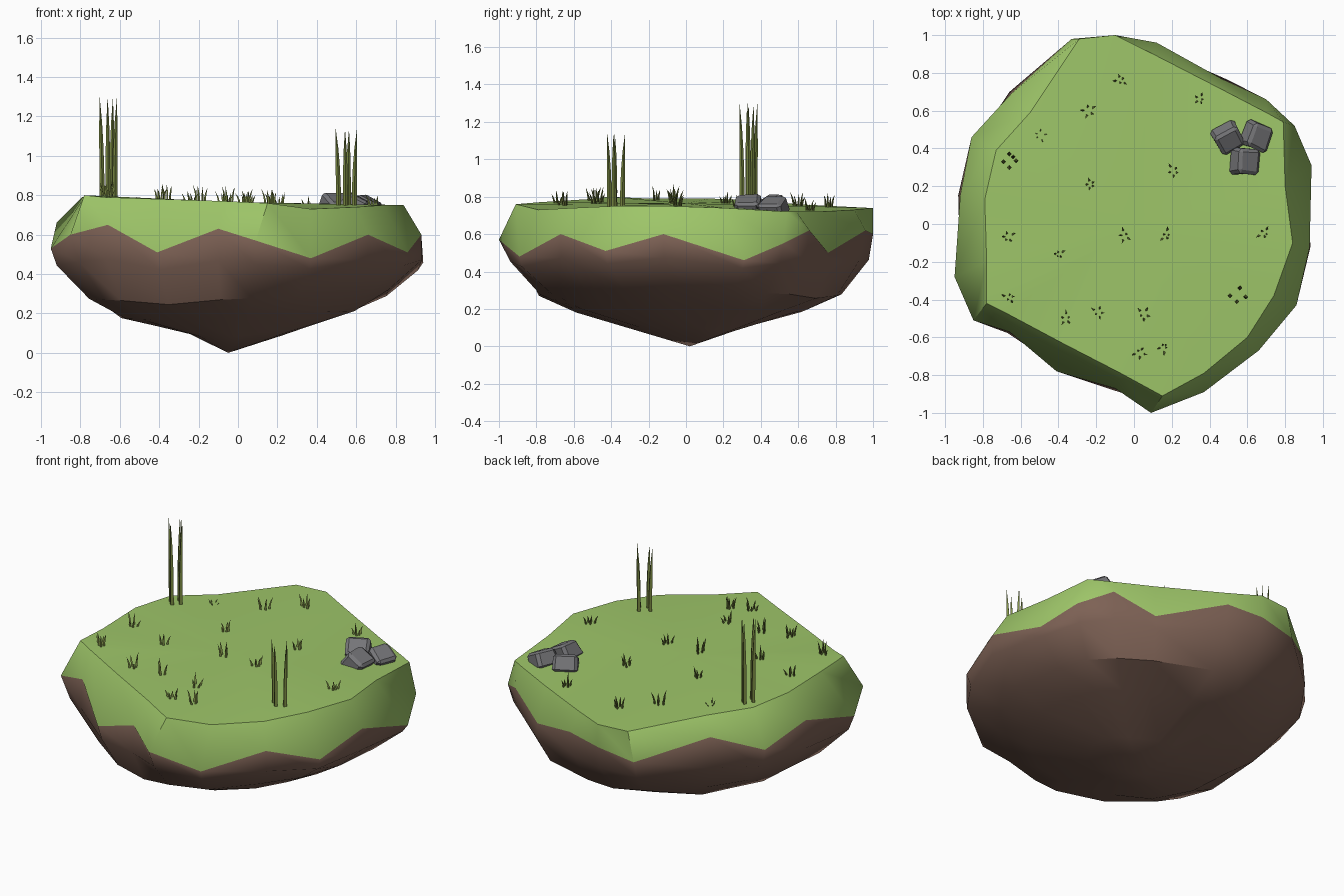
import bpy, bmesh, math, random
from mathutils import Vector, Matrix
from mathutils.bvhtree import BVHTree

random.seed(4)
cube = bpy.data.objects.get("Cube")
if cube:
    bpy.data.objects.remove(cube, do_unlink=True)


def material(name, colour):
    mat = bpy.data.materials.new(name)
    mat.use_nodes = True
    mat.diffuse_color = (*colour, 1)
    mat.node_tree.nodes["Principled BSDF"].inputs["Base Color"].default_value = (*colour, 1)
    return mat


turf = material("turf green", (0.34, 0.56, 0.14))
soil = material("soil brown", (0.205, 0.12, 0.09))
stone = material("stone grey", (0.18, 0.18, 0.19))
blade_green = material("blade green", (0.21, 0.27, 0.06))


def finish(bm, name, materials, angle=None):
    bmesh.ops.recalc_face_normals(bm, faces=bm.faces)
    mesh = bpy.data.meshes.new(name)
    bm.to_mesh(mesh)
    bm.free()
    obj = bpy.data.objects.new(name, mesh)
    bpy.context.collection.objects.link(obj)
    for mat in materials:
        mesh.materials.append(mat)
    if angle:
        bpy.ops.object.select_all(action="DESELECT")
        obj.select_set(True)
        bpy.context.view_layer.objects.active = obj
        bpy.ops.object.shade_smooth_by_angle(angle=math.radians(angle))
    return obj


# Island outline: top rim point, then the point where turf meets soil
outline = [
    (.15, -.91, .76, .09, -1.0, .57),
    (.37, -.79, .73, .37, -.89, .48),
    (.6, -.6, .74, .66, -.67, .6),
    (.74, -.38, .75, .86, -.43, .51),
    (.84, -.1, .75, .93, -.12, .6),
    (.8, .2, .74, .94, .31, .46),
    (.79, .54, .72, .85, .52, .55),
    (.7, .59, .72, .7, .66, .62),
    (.45, .72, .72, .48, .76, .5),
    (.1, .9, .73, .12, .96, .62),
    (-.1, 1.0, .74, -.1, 1.0, .6),
    (-.29, .98, .74, -.33, .98, .56),
    (-.55, .59, .76, -.65, .69, .69),
    (-.73, .39, .78, -.86, .46, .58),
    (-.79, .13, .79, -.92, .15, .66),
    (-.78, -.2, .79, -.95, -.28, .53),
    (-.78, -.42, .8, -.85, -.51, .6),
    (-.68, -.47, .79, -.66, -.57, .65),
    (-.38, -.63, .78, -.41, -.78, .51),
    (-.07, -.79, .77, -.1, -.87, .63),
]
count = len(outline)
rim = [Vector(p[:3]) for p in outline]
seam = [Vector(p[3:]) for p in outline]
cliff_axis = Vector((.45, .89))
corners = (0, 11, 16)


def cliff(p):
    """How strongly a direction belongs to the steep front-left and back-right walls."""
    return abs(p.xy.normalized().dot(cliff_axis)) ** 3


def soil_ring(scale, height, wave, even, widen=0, drop=0, tilt=0):
    """Ring below the seam, with its radius evened out between neighbours."""
    ring = []
    for i, p in enumerate(seam):
        near = (seam[i - 1].xy.length + seam[(i + 1) % count].xy.length) / 2
        radius = p.xy.length * (1 - even) + near * even
        flat = p.xy.normalized() * radius * (scale + widen * cliff(p))
        z = height + wave * (p.z - .56) - drop * cliff(p) + tilt * flat.x
        ring.append(Vector((flat.x, flat.y, z)))
    return ring


rings = [rim, seam,
         soil_ring(.985, .46, .35, .5, -.01, .02),
         soil_ring(.79, .305, .1, .8, .075, .05, .015),
         soil_ring(.61, .195, 0, 1, .02, .015, .03),
         soil_ring(.27, .11, 0, 1, 0, .035)]
bm = bmesh.new()
loops = [[bm.verts.new(p) for p in ring] for ring in rings]
centre = bm.verts.new((0, 0, .765))
tip = bm.verts.new((-.05, .02, 0))
for i in range(count):
    j = (i + 1) % count
    bm.faces.new((centre, loops[0][i], loops[0][j]))
    bm.faces.new((tip, loops[-1][j], loops[-1][i])).material_index = 1
    for level in range(len(loops) - 1):
        a, b = loops[level], loops[level + 1]
        face = bm.faces.new((a[i], b[i], b[j], a[j]))
        face.material_index = 1 if level > 0 else 0
    # Crisp rim, corners, and lower edge under the steep walls
    bm.edges.get((loops[0][i], loops[0][j])).smooth = False
    if i in corners:
        bm.edges.get((loops[0][i], loops[1][i])).smooth = False
    if min(cliff(seam[i]), cliff(seam[j])) > .6:
        bm.edges.get((loops[3][i], loops[3][j])).smooth = False
bmesh.ops.recalc_face_normals(bm, faces=bm.faces)
ground = BVHTree.FromBMesh(bm)
finish(bm, "floating_island", [turf, soil], 55)


def ground_height(x, y):
    hit = ground.ray_cast(Vector((x, y, 2)), Vector((0, 0, -1)))[0]
    return hit.z if hit else .76


def add_blade(bm, x, y, height, radius, lean, sides=4, steps=4):
    """Tapered stalk that curves along the lean vector."""
    base = Vector((x, y, ground_height(x, y) - .01))
    rings = []
    for s in range(steps):
        t = s / steps
        mid = base + Vector((lean[0] * t * t, lean[1] * t * t, height * t))
        r = radius * (1 - t ** 3)
        rings.append([bm.verts.new(mid + Vector((r * math.cos(a), r * math.sin(a), 0)))
                      for a in (math.tau * k / sides for k in range(sides))])
    point = bm.verts.new(base + Vector((lean[0], lean[1], height)))
    for a, b in zip(rings, rings[1:]):
        for k in range(sides):
            m = (k + 1) % sides
            bm.faces.new((a[k], a[m], b[m], b[k]))
    for k in range(sides):
        bm.faces.new((rings[-1][k], rings[-1][(k + 1) % sides], point))
    bm.faces.new(rings[0][::-1])


# Tall reeds in two clumps, spreading slightly towards the top
clumps = {
    "left_reeds": (.54, [(-.66, .37), (-.64, .355), (-.69, .33), (-.66, .3), (-.625, .335)]),
    "right_reeds": (.4, [(.56, -.34), (.51, -.38), (.545, -.41), (.59, -.385)]),
}
for name, (height, spots) in clumps.items():
    bm = bmesh.new()
    middle = sum((Vector(s) for s in spots), Vector((0, 0))) / len(spots)
    for spot in spots:
        lean = (Vector(spot) - middle) * .35
        add_blade(bm, *spot, height * random.uniform(.98, 1), .0125, lean)
    finish(bm, name, [blade_green], 40)

# Short grass tufts scattered over the turf, the first one barely sprouting
tufts = [(-.5, .47), (-.07, .76), (-.24, .6), (.35, .66), (.21, .28), (-.23, .21),
         (-.05, -.06), (.17, -.06), (.69, -.05), (-.67, -.07), (-.4, -.16), (-.66, -.39),
         (-.36, -.5), (-.19, -.47), (.05, -.48), (.16, -.65), (.03, -.68)]
bm = bmesh.new()
for number, (x, y) in enumerate(tufts):
    turn = random.uniform(0, math.tau)
    size = 1 if number else .45
    for k in range(5):
        a = turn + math.tau * k / 5
        out = Vector((math.cos(a), math.sin(a))) * random.uniform(.01, .028)
        height = random.uniform(.045, .09) * size
        add_blade(bm, x + out.x, y + out.y, height, .0065 * size, out * .8, 3, 3)
finish(bm, "grass_tufts", [blade_green], 40)

# Three chipped boulders, half sunk in the turf
boulders = [(.5, .455, .5), (.65, .465, 1.2), (.59, .33, 1.5)]
for number, (x, y, turn) in enumerate(boulders, 1):
    bm = bmesh.new()
    bmesh.ops.create_cube(bm, size=1)
    for v in bm.verts:
        v.co *= random.uniform(.85, 1.1)
    bmesh.ops.bevel(bm, geom=bm.edges[:], offset=.13, segments=1, affect="EDGES")
    bmesh.ops.transform(bm, verts=bm.verts, matrix=(
        Matrix.Translation((x, y, ground_height(x, y) + .014))
        @ Matrix.Rotation(turn, 4, "Z") @ Matrix.Rotation(.5, 4, "X")
        @ Matrix.Diagonal((.14, .13, .1, 1))))
    finish(bm, f"boulder_{number}", [stone])
